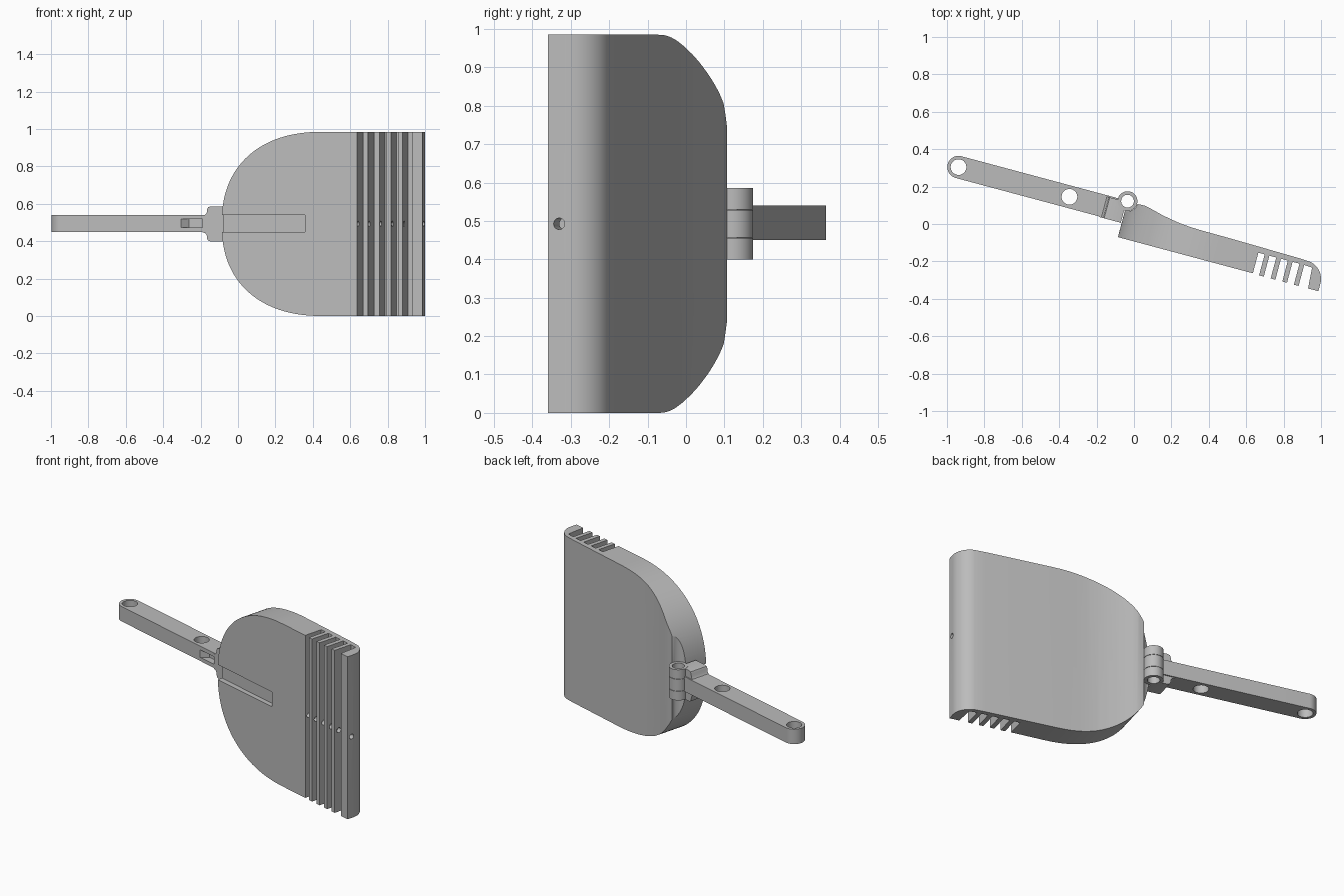
import bpy, bmesh, math
from mathutils import Matrix

cube = bpy.data.objects.get("Cube")
if cube:
    bpy.data.objects.remove(cube, do_unlink=True)

TILT = Matrix.Rotation(math.radians(-15), 4, 'Z')
MID = 0.4925  # mid height of the whole model

grey = bpy.data.materials.new("plain grey")
grey.use_nodes = True
colour = (0.5, 0.5, 0.5, 1)
grey.diffuse_color = colour
grey.node_tree.nodes["Principled BSDF"].inputs["Base Color"].default_value = colour

# Local axes: u along the length, v through the thickness, z up
PLACE = {'u': lambda a, b, t: (t, a, b),
         'v': lambda a, b, t: (a, t, b),
         'z': lambda a, b, t: (a, b, t)}


def prism(name, points, lo, hi, axis='z'):
    """Extrude a closed profile along one local axis."""
    bm = bmesh.new()
    put = PLACE[axis]
    face = bm.faces.new([bm.verts.new(put(a, b, lo)) for a, b in points])
    step = [p - q for p, q in zip(put(0, 0, hi), put(0, 0, lo))]
    extruded = bmesh.ops.extrude_face_region(bm, geom=[face], use_keep_orig=True)
    verts = [g for g in extruded["geom"] if isinstance(g, bmesh.types.BMVert)]
    bmesh.ops.translate(bm, vec=step, verts=verts)
    bmesh.ops.recalc_face_normals(bm, faces=bm.faces)
    bm.transform(TILT)
    mesh = bpy.data.meshes.new(name)
    bm.to_mesh(mesh)
    bm.free()
    mesh.materials.append(grey)
    obj = bpy.data.objects.new(name, mesh)
    bpy.context.collection.objects.link(obj)
    return obj


def arc(cu, cv, r, start, end, n):
    angles = [math.radians(start + (end - start) * i / n) for i in range(n + 1)]
    return [(cu + r * math.cos(a), cv + r * math.sin(a)) for a in angles]


def circle(cu, cv, r, n=40):
    return arc(cu, cv, r, 0, 360, n)[:-1]


def box(a0, a1, b0, b1):
    return [(a0, b0), (a1, b0), (a1, b1), (a0, b1)]


def select(obj):
    bpy.ops.object.select_all(action='DESELECT')
    obj.select_set(True)
    bpy.context.view_layer.objects.active = obj


def combine(obj, tool, operation='DIFFERENCE'):
    mod = obj.modifiers.new("combine", 'BOOLEAN')
    mod.operation, mod.solver, mod.object = operation, 'EXACT', tool
    select(obj)
    bpy.ops.object.modifier_apply(modifier=mod.name)
    bpy.data.objects.remove(tool, do_unlink=True)


HINGE = (-0.065, 0.109)

# Blade: plan profile with hinge clearance, sloped back, rounded tip and comb
back = [(0.032, 0.110), (0.055, 0.105), (0.09, 0.096), (0.135, 0.085),
        (0.187, 0.075), (0.24, 0.067), (0.30, 0.062), (0.36, 0.060),
        (0.50, 0.059), (0.90, 0.052)]
tip = arc(0.945, -0.05, 0.1, 80, 0, 12)
profile = [(-0.065, -0.09)] + arc(*HINGE, 0.055, -90, -1, 10) + back + tip
profile += [(1.045, -0.092), (0.988, -0.092), (0.980, 0.021)]
for i in reversed(range(4)):
    right = 0.743 + 0.0642 * i
    profile += [(right, 0.024), (right, -0.092),
                (right - 0.026, -0.092), (right - 0.026, 0.024)]
profile += [(0.682, 0.024), (0.682, -0.09)]
blade = prism("blade", profile, -0.1, 1.1)

# Rounded outline of the blade, seen face on
outline = [(1.2, 0)]
for i in range(65):
    t = math.pi * (i / 64 - 0.5)
    c, s = abs(math.cos(t)), math.sin(t)
    outline.append((0.5 - 0.566 * c ** 0.87,
                    MID + math.copysign(MID * abs(s) ** 0.87, s)))
outline.append((1.2, 2 * MID))
combine(blade, prism("outline", outline, -0.4, 0.4, 'v'), 'INTERSECT')

# Groove along the front and rod hole through the comb
combine(blade, prism("groove", box(-0.2, 0.396, 0.45, 0.54), -0.2, -0.06, 'v'))
combine(blade, prism("rod_hole", circle(-0.062, MID, 0.015, 20), 0.65, 1.2, 'u'))

# Handle: bar with a round end, two holes and a small sloped pocket
bar = arc(-0.985, 0.051, 0.06, 90, 270, 24) + [(-0.09, -0.009), (-0.09, 0.111)]
handle = prism("handle", bar, 0.45, 0.54)
for u in (-0.985, -0.371):
    combine(handle, prism("hole", circle(u, 0.051, 0.042), 0.3, 0.7))
pocket = [(-0.315, -0.02), (-0.312, -0.009), (-0.278, 0.03),
          (-0.19, 0.03), (-0.19, -0.02)]
combine(handle, prism("pocket", pocket, 0.472, 0.518))

# Collar: wider block with filleted shoulders between handle and hinge
shoulder = [(-0.192, 0.045), (-0.178, 0.049), (-0.170, 0.060),
            (-0.168, 0.078), (-0.162, 0.089), (-0.150, 0.093), (-0.07, 0.093)]
sides = [(u, MID + h) for u, h in shoulder]
sides += [(u, MID - h) for u, h in reversed(shoulder)]
collar = prism("collar", sides, -0.012, 0.104, 'v')

# Hinge: three stacked knuckles with a shared pin hole
knuckles = [prism(name, circle(*HINGE, 0.053), lo, hi) for name, lo, hi in (
    ("lower_knuckle", 0.40, 0.455),
    ("middle_knuckle", 0.457, 0.528),
    ("upper_knuckle", 0.53, 0.586))]
for part in [handle, collar] + knuckles:
    combine(part, prism("pin_hole", circle(*HINGE, 0.034), 0.3, 0.7))

# Smooth curved walls, crisp edges
for part in [blade, handle, collar] + knuckles:
    select(part)
    bpy.ops.object.shade_smooth_by_angle(angle=math.radians(30))
